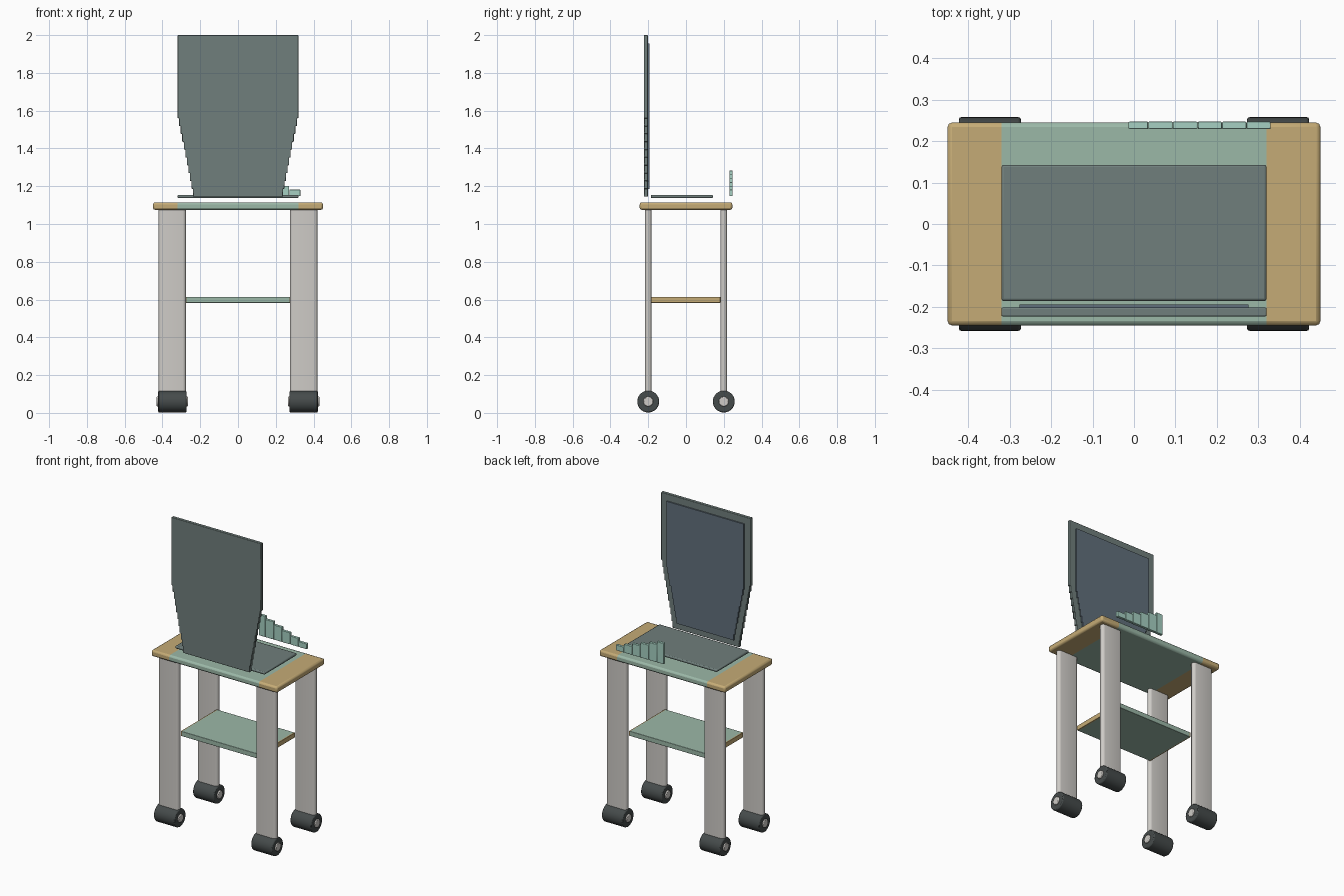
import bpy, bmesh, math
from mathutils import Matrix

if "Cube" in bpy.data.objects:
    bpy.data.objects.remove(bpy.data.objects["Cube"])


def material(name, rgb):
    m = bpy.data.materials.new(name)
    m.diffuse_color = (*rgb, 1)
    m.use_nodes = True
    m.node_tree.nodes["Principled BSDF"].inputs["Base Color"].default_value = m.diffuse_color
    return m


TAN = material("tan", (0.56, 0.41, 0.18))
TEAL = material("teal", (0.33, 0.48, 0.39))
MINT = material("mint", (0.38, 0.63, 0.54))
SLATE = material("slate", (0.16, 0.21, 0.20))
GLASS = material("glass", (0.12, 0.16, 0.20))
METAL = material("metal", (0.62, 0.60, 0.57))
RUBBER = material("rubber", (0.06, 0.07, 0.07))


def finish(name, bm, mats, bevel=0, segments=2, angle=35):
    bmesh.ops.recalc_face_normals(bm, faces=bm.faces)
    me = bpy.data.meshes.new(name)
    bm.to_mesh(me)
    bm.free()
    ob = bpy.data.objects.new(name, me)
    bpy.context.collection.objects.link(ob)
    for m in mats:
        me.materials.append(m)
    if bevel:
        mod = ob.modifiers.new("rounding", 'BEVEL')
        mod.width, mod.segments = bevel, segments
        mod.limit_method = 'ANGLE'
    bpy.ops.object.select_all(action='DESELECT')
    ob.select_set(True)
    bpy.context.view_layer.objects.active = ob
    bpy.ops.object.shade_smooth_by_angle(angle=math.radians(angle))
    return ob


def box(name, x, y, z, mats, bevel=0, middle=None):
    """Box from (min, max) ranges; faces within |x| < middle take the second material."""
    bm = bmesh.new()
    mid = [(a + b) / 2 for a, b in (x, y, z)]
    size = [b - a for a, b in (x, y, z)]
    bmesh.ops.create_cube(bm, size=1, matrix=Matrix.Translation(mid) @ Matrix.Diagonal((*size, 1)))
    if middle:
        for cut in (-middle, middle):
            bmesh.ops.bisect_plane(bm, geom=bm.verts[:] + bm.edges[:] + bm.faces[:],
                                   plane_co=(cut, 0, 0), plane_no=(1, 0, 0))
        for f in bm.faces:
            f.material_index = int(abs(f.calc_center_median().x) < middle)
    return finish(name, bm, mats, bevel)


def prism(name, points, vec, mats, bevel=0):
    """Extrude a closed outline of 3D points along vec."""
    bm = bmesh.new()
    face = bm.faces.new([bm.verts.new(p) for p in points])
    top = bmesh.ops.extrude_face_region(bm, geom=[face])["geom"]
    bmesh.ops.translate(bm, vec=vec, verts=[v for v in top if isinstance(v, bmesh.types.BMVert)])
    return finish(name, bm, mats, bevel)


def roller(name, x, y, z, radius, length, mat, bevel):
    bm = bmesh.new()
    bmesh.ops.create_cone(bm, cap_ends=True, segments=32, radius1=radius, radius2=radius, depth=length,
                          matrix=Matrix.Translation((x, y, z)) @ Matrix.Rotation(math.pi / 2, 4, 'Y'))
    return finish(name, bm, [mat], bevel)


# Table top and lower shelf
box("table_top", (-.45, .45), (-.245, .245), (1.075, 1.115), [TAN, TEAL], 0.011, middle=0.32)
box("shelf", (-.28, .28), (-.185, .182), (.583, .614), [TAN, TEAL], 0.002, middle=0.272)

# Four flat round-edged legs on wide rollers
for sx, side in ((-1, "left"), (1, "right")):
    for sy, end in ((-1, "front"), (1, "back")):
        cx, cy, r, half = sx * 0.348, sy * 0.2, 0.018, 0.055
        outline = []
        for i in range(18):
            a = -math.pi / 2 + math.pi * (i % 9) / 8 + (math.pi if i > 8 else 0)
            shift = half if i < 9 else -half
            outline.append((cx + shift + r * math.cos(a), cy + r * math.sin(a), 0.08))
        prism(f"{end}_{side}_leg", outline, (0, 0, 1.0), [METAL])
        roller(f"{end}_{side}_wheel", cx, cy, 0.06, 0.058, 0.15, RUBBER, 0.006)
        roller(f"{end}_{side}_hub", cx, cy, 0.06, 0.026, 0.166, METAL, 0.004)

# Laptop base
box("laptop_base", (-.32, .32), (-.186, .143), (1.137, 1.154), [SLATE], 0.006)


def stepped(y, wide, narrow, low, shoulder, top, steps):
    """Screen outline with a stair-stepped taper towards the bottom."""
    right = []
    for i in range(steps):
        x = narrow + (wide - narrow) * i / steps
        z0 = low + (shoulder - low) * i / steps
        z1 = low + (shoulder - low) * (i + 1) / steps
        right += [(x, y, z0), (x, y, z1)]
    right += [(wide, y, shoulder), (wide, y, top)]
    return right + [(-px, py, pz) for px, py, pz in reversed(right)]


# Upright lid with an inset display on its rear face
prism("laptop_lid", stepped(-.223, .32, .238, 1.145, 1.56, 2.0, 10), (0, .021, 0), [SLATE], 0.003)
prism("display", stepped(-.204, .276, .205, 1.185, 1.53, 1.955, 9), (0, .01, 0), [GLASS])

# Row of descending bars behind the laptop
edges = [-.013, .035, .094, .154, .213, .272, .331]
for i in range(6):
    box(f"chart_bar_{i + 1}", (edges[i], edges[i + 1] - .001), (.229, .247),
        (1.147, 1.282 - .02 * i), [MINT], 0.002)
